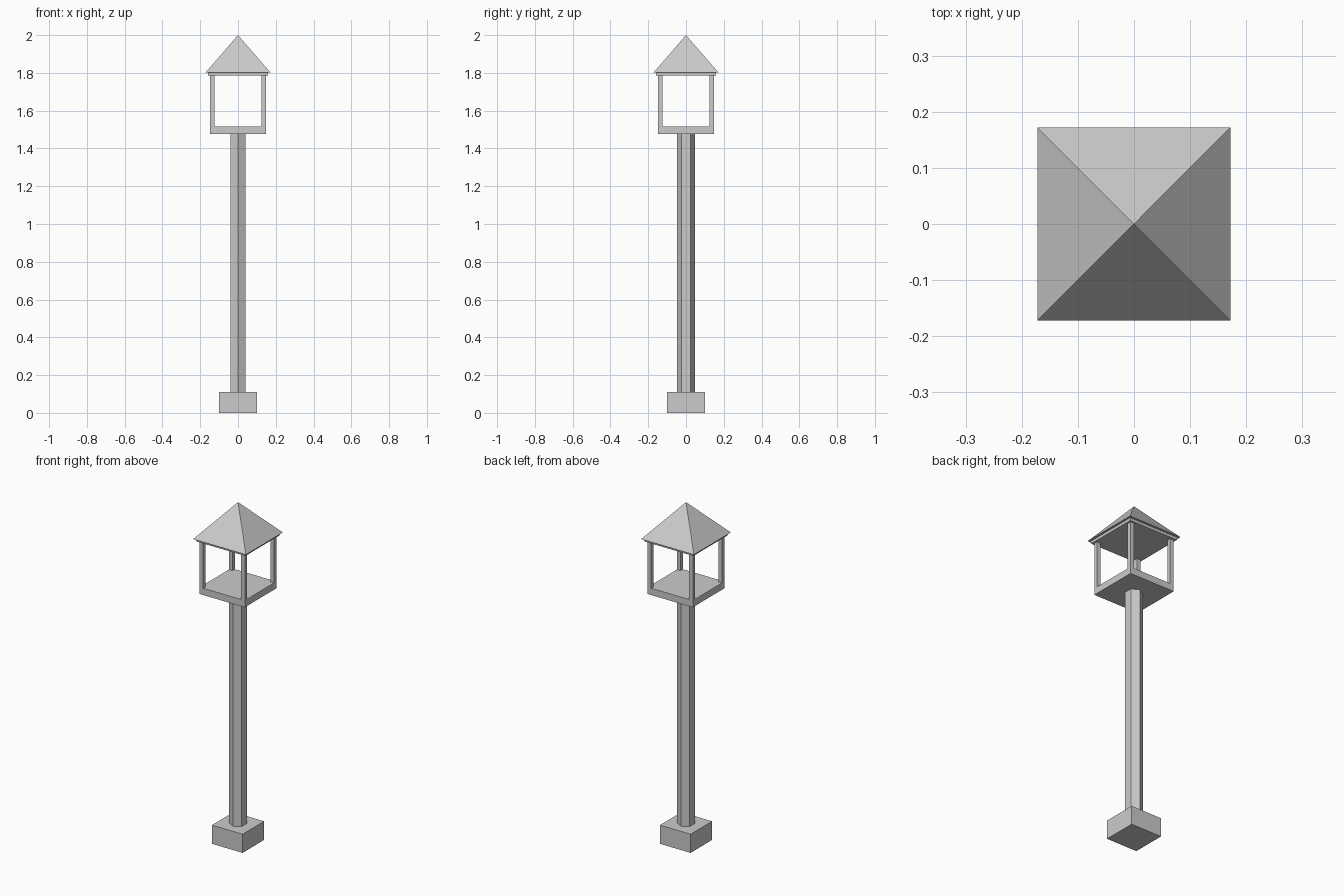
import bpy
import math

if "Cube" in bpy.data.objects:
    bpy.data.objects.remove(bpy.data.objects["Cube"])


def box(name, half, z0, z1, x=0.0, y=0.0):
    bpy.ops.mesh.primitive_cube_add(size=1, location=(x, y, (z0 + z1) / 2))
    ob = bpy.context.object
    ob.name = name
    ob.scale = (2 * half, 2 * half, z1 - z0)
    bpy.ops.object.transform_apply(location=False, rotation=False, scale=True)
    return ob


def prism(name, sides, r0, r1, z0, z1, turn):
    bpy.ops.mesh.primitive_cone_add(vertices=sides, radius1=r0, radius2=r1, depth=z1 - z0,
                                    location=(0, 0, (z0 + z1) / 2))
    ob = bpy.context.object
    ob.name = name
    # first vertex starts on +y; turn to suit
    ob.rotation_euler.z = math.radians(turn)
    bpy.ops.object.transform_apply(location=False, rotation=True, scale=False)
    return ob


# Square foot and hexagonal pole with a corner facing the front
box("base", 0.1, 0, 0.11)
prism("pole", 6, 0.047, 0.047, 0.11, 1.476, 0)

# Lantern floor and four corner posts
TRAY, POST = 0.147, 0.0115
box("lantern_floor", TRAY, 1.476, 1.516)
for sx, side in ((-1, "left"), (1, "right")):
    for sy, end in ((-1, "front"), (1, "back")):
        box(f"{end}_{side}_post", POST, 1.516, 1.786,
            sx * (TRAY - POST), sy * (TRAY - POST))

# Ceiling plate and pyramid roof
box("ceiling_plate", 0.159, 1.786, 1.802)
prism("roof", 4, 0.172 * math.sqrt(2), 0, 1.802, 2.0, 45)
